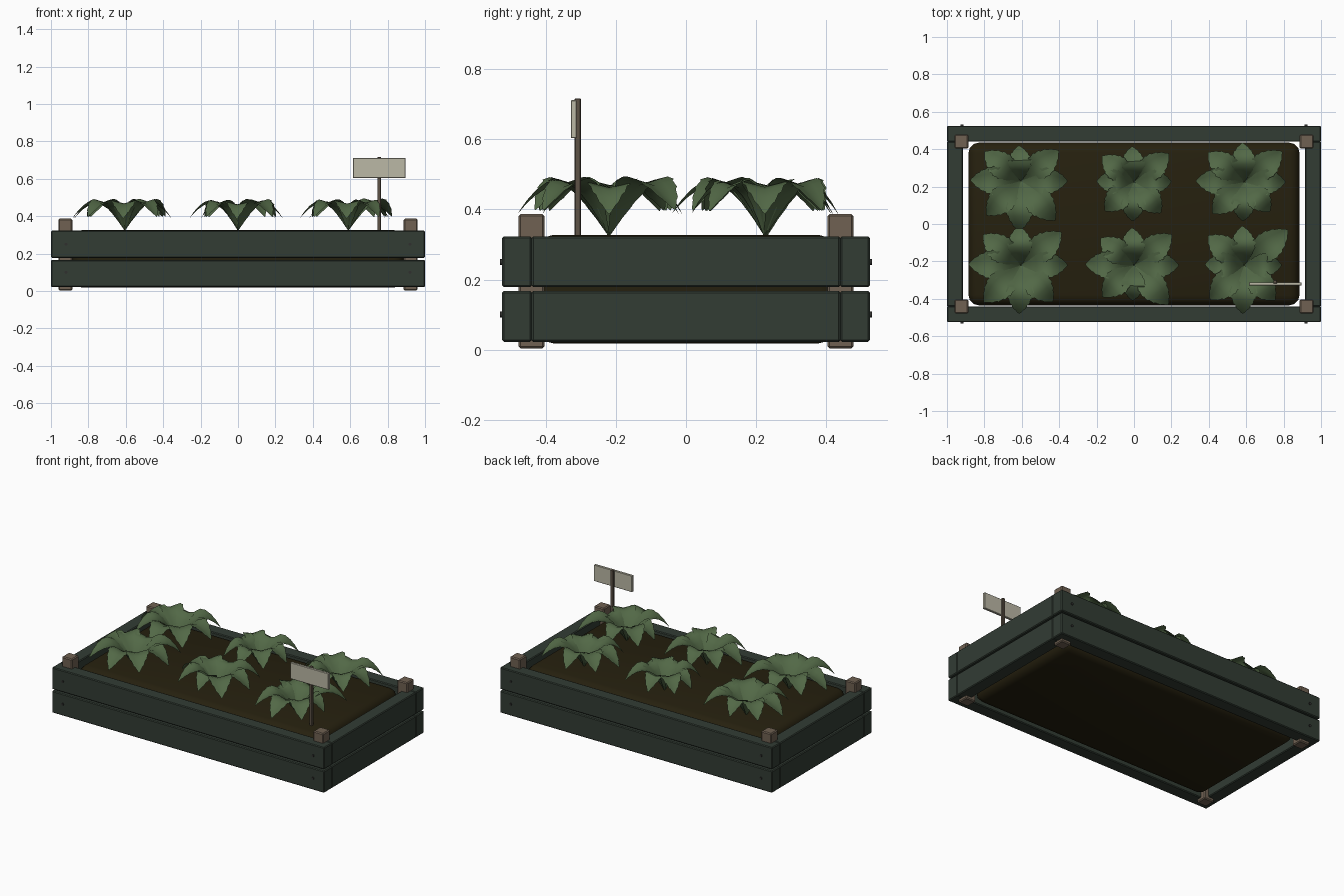
import bpy
import bmesh
from math import radians, sin, cos, pi
from mathutils import Matrix, Vector

cube = bpy.data.objects.get("Cube")
if cube:
    bpy.data.objects.remove(cube, do_unlink=True)


def material(name, rgb):
    mat = bpy.data.materials.new(name)
    mat.use_nodes = True
    mat.diffuse_color = (*rgb, 1)
    mat.node_tree.nodes["Principled BSDF"].inputs["Base Color"].default_value = (*rgb, 1)
    return mat


PAINT = material("dark green paint", (.032, .045, .034))
WOOD = material("brown wood", (.16, .12, .085))
STAKE = material("dark brown wood", (.11, .085, .062))
SOIL = material("dark soil", (.019, .0145, .0045))
LEAF = material("leaf green", (.085, .14, .062))
CREAM = material("cream board", (.5, .48, .38))
STEEL = material("dark steel", (.03, .03, .028))


def finish(name, bm, mat, smooth=True):
    mesh = bpy.data.meshes.new(name)
    bm.to_mesh(mesh)
    bm.free()
    mesh.materials.append(mat)
    obj = bpy.data.objects.new(name, mesh)
    bpy.context.collection.objects.link(obj)
    if smooth:
        bpy.ops.object.select_all(action="DESELECT")
        obj.select_set(True)
        bpy.context.view_layer.objects.active = obj
        bpy.ops.object.shade_smooth_by_angle(angle=radians(35))
    return obj


def box(name, low, high, mat, bevel=0.0, segments=1):
    low, high = Vector(low), Vector(high)
    bm = bmesh.new()
    bmesh.ops.create_cube(bm, size=1)
    for v in bm.verts:
        v.co = (low + high) / 2 + v.co * (high - low)
    if bevel:
        bmesh.ops.bevel(bm, geom=bm.edges[:], offset=bevel, segments=segments,
                        profile=0.5, affect="EDGES")
    return finish(name, bm, mat, segments > 1)


# Two courses of painted planks
for course, z in (("lower", .022), ("upper", .178)):
    top = z + .145
    for side, s in (("front", -1), ("back", 1)):
        y = sorted((s * .44, s * .525))
        box(f"{course}_{side}_plank", (-1, y[0], z), (1, y[1], top), PAINT, .005)
    for side, s in (("right", -1), ("left", 1)):
        x = sorted((s * .915, s))
        box(f"{course}_{side}_plank", (x[0], -.441, z), (x[1], .441, top), PAINT, .005)

# Corner posts and the screws in front of them
for xn, sx in (("right", -1), ("left", 1)):
    for yn, sy in (("front", -1), ("back", 1)):
        x, y = sx * .923, sy * .441
        box(f"{yn}_{xn}_post", (x - .037, y - .037, .003), (x + .037, y + .037, .387),
            WOOD, .006)
        for course, z in (("lower", .1), ("upper", .25)):
            bm = bmesh.new()
            bmesh.ops.create_cone(
                bm, cap_ends=True, segments=12, radius1=.008, radius2=.008, depth=.008,
                matrix=Matrix.Translation((sx * .92, sy * .527, z))
                @ Matrix.Rotation(pi / 2, 4, "X"))
            finish(f"{course}_{yn}_{xn}_screw", bm, STEEL)

# Soil block with rounded edges
box("soil", (-.885, -.435, .018), (.885, .435, .327), SOIL, .055, 3)

# Plant label
box("label_stake", (.745, -.318, .3), (.765, -.3, .717), STAKE, .002)
box("label_board", (.615, -.329, .604), (.895, -.312, .712), CREAM, .002)

# Leaf profile: share of length, midrib height, half width
RIB = ((0, .325, .004), (.1, .365, .02), (.2, .402, .037), (.32, .437, .053),
       (.45, .46, .066), (.58, .467, .067), (.7, .458, .058), (.82, .437, .042),
       (.92, .412, .023), (1, .388, 0))


def add_leaf(bm, centre, angle, length, lift):
    out = Vector((cos(angle), sin(angle), 0))
    side = Vector((-sin(angle), cos(angle), 0))
    size = length / .25
    rows = []
    for share, height, half in RIB:
        z = .325 + (height - .325) * (.85 + .15 * size) + lift * share
        mid = Vector((*centre, z)) + out * share * length
        half *= .5 + .5 * size
        # Raised folded edges, with small backward notches for the teeth
        rows.append([bm.verts.new(mid + side * half * k + Vector((0, 0, .25 * half * abs(k))))
                     for k in (-1, -.5, 0, .5, 1)])
    for a, b in zip(rows, rows[1:]):
        for i in range(4):
            bm.faces.new((a[i], b[i], b[i + 1], a[i + 1]))
        for i, j in ((0, 1), (4, 3)):
            tooth = bm.verts.new(a[i].co.lerp(b[i].co, .8) + (a[i].co - a[j].co) * .22)
            bm.faces.new((a[i], tooth, b[i]) if i == 0 else (a[i], b[i], tooth))
    bmesh.ops.remove_doubles(bm, verts=rows[-1], dist=.0005)


# Leafy plants in two rows of three, with leaf lengths in hundredths
ANGLES = (0, 39, 93, 141, 179, 225, 268, 311)
PLANTS = (
    ("back_right", -.605, .23, (25, 26, 19, 25, 27, 26, 27, 28)),
    ("back_middle", 0, .225, (20, 24, 19, 22, 20, 22, 21, 22)),
    ("back_left", .59, .225, (22, 26, 21, 25, 26, 24, 21, 21)),
    ("front_right", -.605, -.22, (25, 28, 21, 26, 28, 28, 26, 26)),
    ("front_middle", 0, -.22, (24, 26, 20, 23, 26, 24, 19, 28)),
    ("front_left", .59, -.22, (20, 30, 21, 25, 21, 26, 26, 25)),
)
for name, x, y, lengths in PLANTS:
    bm = bmesh.new()
    for i, (angle, length) in enumerate(zip(ANGLES, lengths)):
        add_leaf(bm, (x, y), radians(angle), length / 100, .008 * (i % 2))
    bmesh.ops.recalc_face_normals(bm, faces=bm.faces[:])
    for f in bm.faces:
        if f.normal.z < 0:
            f.normal_flip()
    finish(f"{name}_plant", bm, LEAF)
